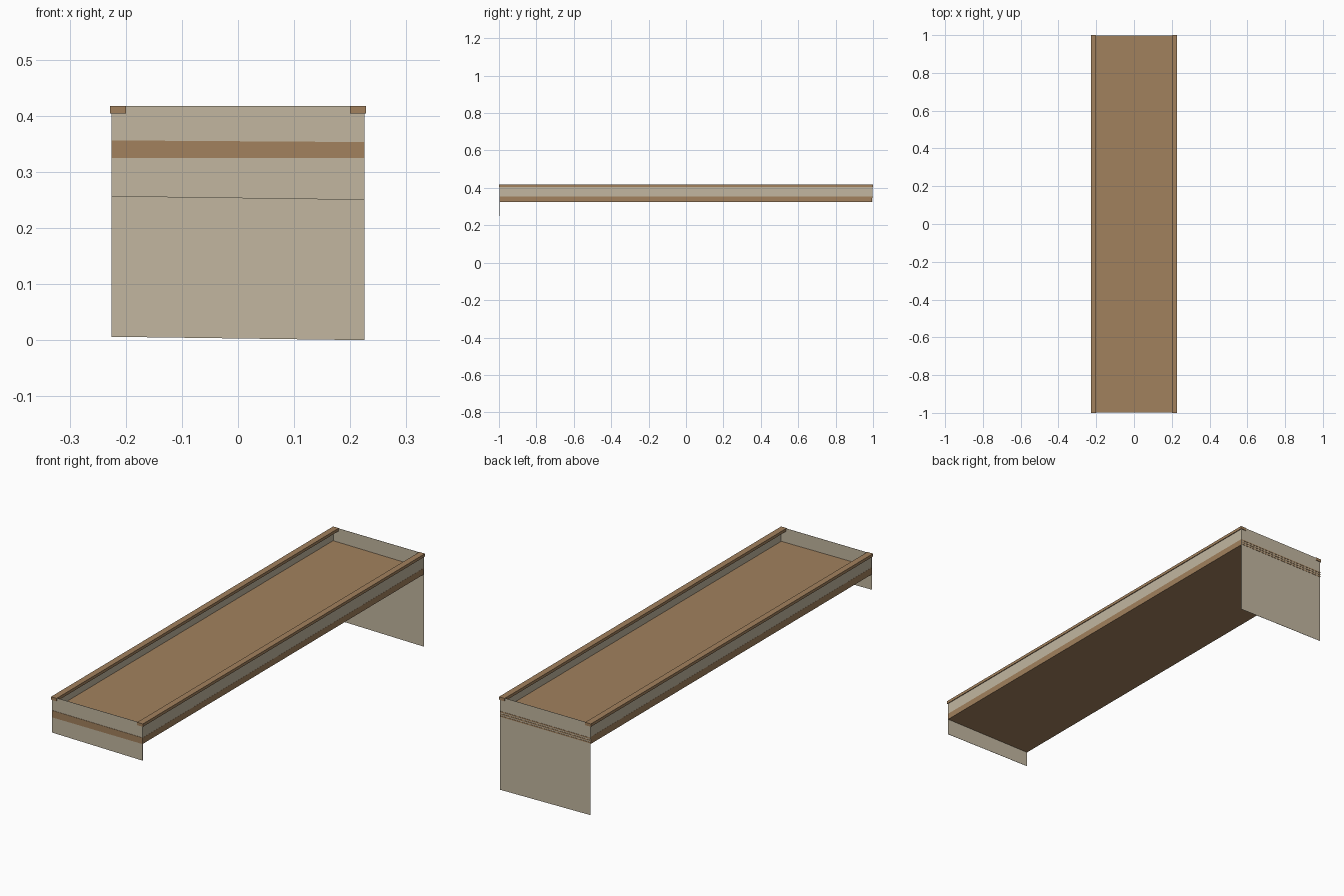
import bpy

cube = bpy.data.objects.get("Cube")
if cube:
    bpy.data.objects.remove(cube, do_unlink=True)


def material(name, rgb):
    mat = bpy.data.materials.new(name)
    mat.use_nodes = True
    mat.diffuse_color = (*rgb, 1)
    bsdf = next(n for n in mat.node_tree.nodes if n.type == "BSDF_PRINCIPLED")
    bsdf.inputs["Base Color"].default_value = (*rgb, 1)
    return mat


wood = material("brown wood", (0.36, 0.22, 0.11))
plaster = material("pale tan", (0.54, 0.47, 0.35))


def mesh_object(name, verts, faces, mat):
    mesh = bpy.data.meshes.new(name)
    mesh.from_pydata(verts, [], faces)
    mesh.materials.append(mat)
    obj = bpy.data.objects.new(name, mesh)
    bpy.context.collection.objects.link(obj)
    return obj


def beam(name, profile, y0, y1, mat):
    """Four-sided x/z profile, anticlockwise seen from the front, run along y."""
    verts = [(x, y, z) for y in (y0, y1) for x, z in profile]
    sides = [(i, i + 4, (i + 1) % 4 + 4, (i + 1) % 4) for i in range(4)]
    return mesh_object(name, verts, [(0, 1, 2, 3), (7, 6, 5, 4)] + sides, mat)


def rect(x0, x1, z0, z1, skew=0):
    return [(x0, z0 + skew), (x1, z0), (x1, z1), (x0, z1)]


HALF = 0.225
TOP = 0.417
BASE = 0.325
DECK = 0.355

# Floor slab, slightly tilted across its width
beam("deck", [(-HALF, BASE), (HALF, BASE), (HALF, 0.353), (-HALF, 0.356)],
     -0.997, 0.995, wood)

# Thin side walls and the handrails capping them
for side, s in (("left", 1), ("right", -1)):
    x = s * (HALF - 0.0005)
    mesh_object(side + "_wall",
                [(x, -0.996, BASE + 0.02), (x, 0.996, BASE + 0.02),
                 (x, 0.996, TOP - 0.002), (x, -0.996, TOP - 0.002)],
                [(0, 1, 2, 3) if s > 0 else (3, 2, 1, 0)], plaster)
    inner, outer = sorted((s * 0.2, s * 0.228))
    beam(side + "_handrail", rect(inner, outer, 0.404, TOP), -1, 1, wood)

# End panels: short at the front, reaching the ground at the back
for name, y, bottom in (("front_panel", -0.996, 0.25), ("back_panel", 0.997, 0)):
    beam(name, rect(-HALF, HALF, bottom, TOP, 0.006), y - 0.0005, y + 0.0005, plaster)

# Floor edge showing on the front, and as narrow strips on the back
beam("front_band", [(-HALF, BASE), (HALF, BASE), (HALF, 0.353), (-HALF, 0.356)],
     -0.998, -0.9965, wood)
for i in range(3):
    z = BASE + 0.003 + i * 0.01
    beam("back_band_strip", rect(-HALF, HALF, z, z + 0.005), 0.9975, 0.9985, wood)
